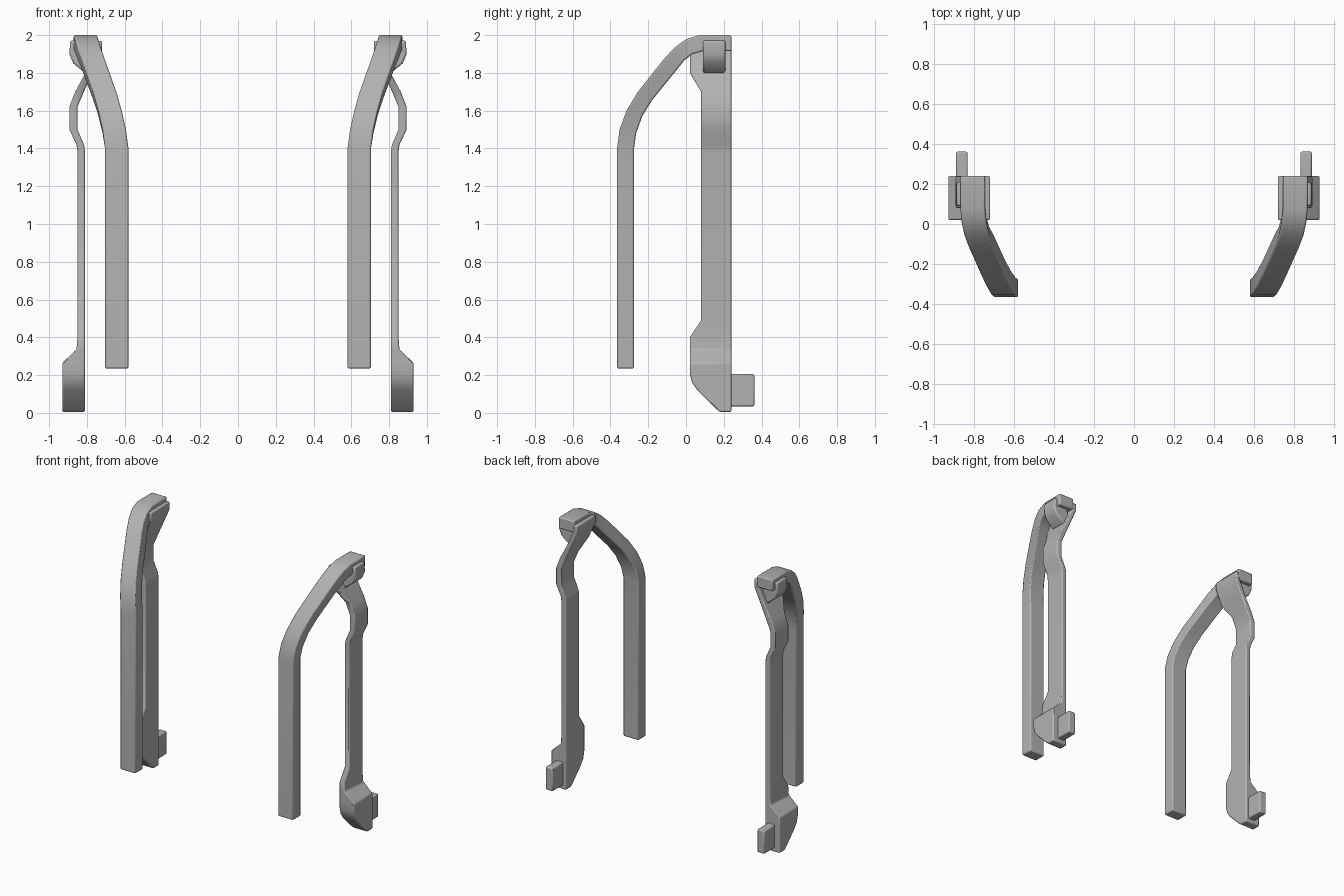
import bpy
import bmesh

cube = bpy.data.objects.get("Cube")
if cube:
    bpy.data.objects.remove(cube, do_unlink=True)

GREY = (0.45, 0.45, 0.45, 1)
grey = bpy.data.materials.new("plain grey")
grey.use_nodes = True
grey.diffuse_color = GREY
grey.node_tree.nodes["Principled BSDF"].inputs["Base Color"].default_value = GREY


def loft(name, rings, bevel):
    """Skin equal-sized rings of points, cap the ends and soften hard edges."""
    bm = bmesh.new()
    loops = [[bm.verts.new(p) for p in ring] for ring in rings]
    n = len(loops[0])
    for a, b in zip(loops, loops[1:]):
        for i in range(n):
            j = (i + 1) % n
            bm.faces.new((a[i], a[j], b[j], b[i]))
    bm.faces.new(loops[0])
    bm.faces.new(loops[-1])
    bmesh.ops.recalc_face_normals(bm, faces=bm.faces)
    mesh = bpy.data.meshes.new(name)
    bm.to_mesh(mesh)
    bm.free()
    obj = bpy.data.objects.new(name, mesh)
    bpy.context.collection.objects.link(obj)
    mesh.materials.append(grey)
    mod = obj.modifiers.new("soft edges", "BEVEL")
    mod.width = bevel
    mod.segments = 2
    mod.limit_method = "ANGLE"
    mod.angle_limit = 0.7
    bpy.ops.object.select_all(action="DESELECT")
    obj.select_set(True)
    bpy.context.view_layer.objects.active = obj
    bpy.ops.object.shade_smooth_by_angle(angle=0.6)
    return obj


def build_side(label, s):
    # Curved front bar: centre x, outer y z, inner y z
    bar = [(.642, -.365, .235, -.275, .235), (.642, -.365, 1.4, -.275, 1.4),
           (.655, -.352, 1.5, -.264, 1.48), (.677, -.315, 1.6, -.232, 1.57),
           (.705, -.255, 1.7, -.18, 1.655), (.765, -.12, 1.87, -.05, 1.815),
           (.787, -.06, 1.935, -.01, 1.865), (.8, 0, 1.978, .035, 1.9),
           (.807, .07, 2, .09, 1.915), (.808, .24, 2, .24, 1.915)]
    loft(label + "_front_bar",
         [[(s * (x - .062), yo, zo), (s * (x + .062), yo, zo),
           (s * (x + .062), yi, zi), (s * (x - .062), yi, zi)]
          for x, yo, zo, yi, zi in bar], .008)

    # Side strap with thick foot and flared top: z, inner x, outer x, front y
    strap = [(.005, .81, .93, .18), (.025, .81, .93, .155), (.12, .81, .93, .06),
             (.16, .81, .93, .032), (.21, .81, .93, .02), (.265, .81, .93, .02),
             (.335, .81, .855, .02), (.4, .81, .85, .02), (.49, .81, .85, .08),
             (1.38, .81, .85, .08), (1.42, .815, .855, .08), (1.5, .85, .893, .08),
             (1.62, .85, .893, .08), (1.7, .816, .862, .08), (1.8, .771, .808, .02),
             (1.915, .72, .757, .02), (1.97, .72, .75, .02)]
    loft(label + "_side_strap",
         [[(s * a, y, z), (s * b, y, z), (s * b, .24, z), (s * a, .24, z)]
          for z, a, b, y in strap], .008)

    # Clip under the end of the bar
    clip = [(.888, 1.972), (.893, 1.9), (.872, 1.85), (.805, 1.795),
            (.765, 1.86), (.78, 1.972)]
    loft(label + "_clip", [[(s * x, y, z) for x, z in clip] for y in (.09, .208)], .01)

    # Rear tab on the foot
    loft(label + "_rear_tab",
         [[(s * .833, y, .035), (s * .89, y, .035), (s * .89, y, .205), (s * .833, y, .205)]
          for y in (.22, .362)], .008)


build_side("left", 1)
build_side("right", -1)
